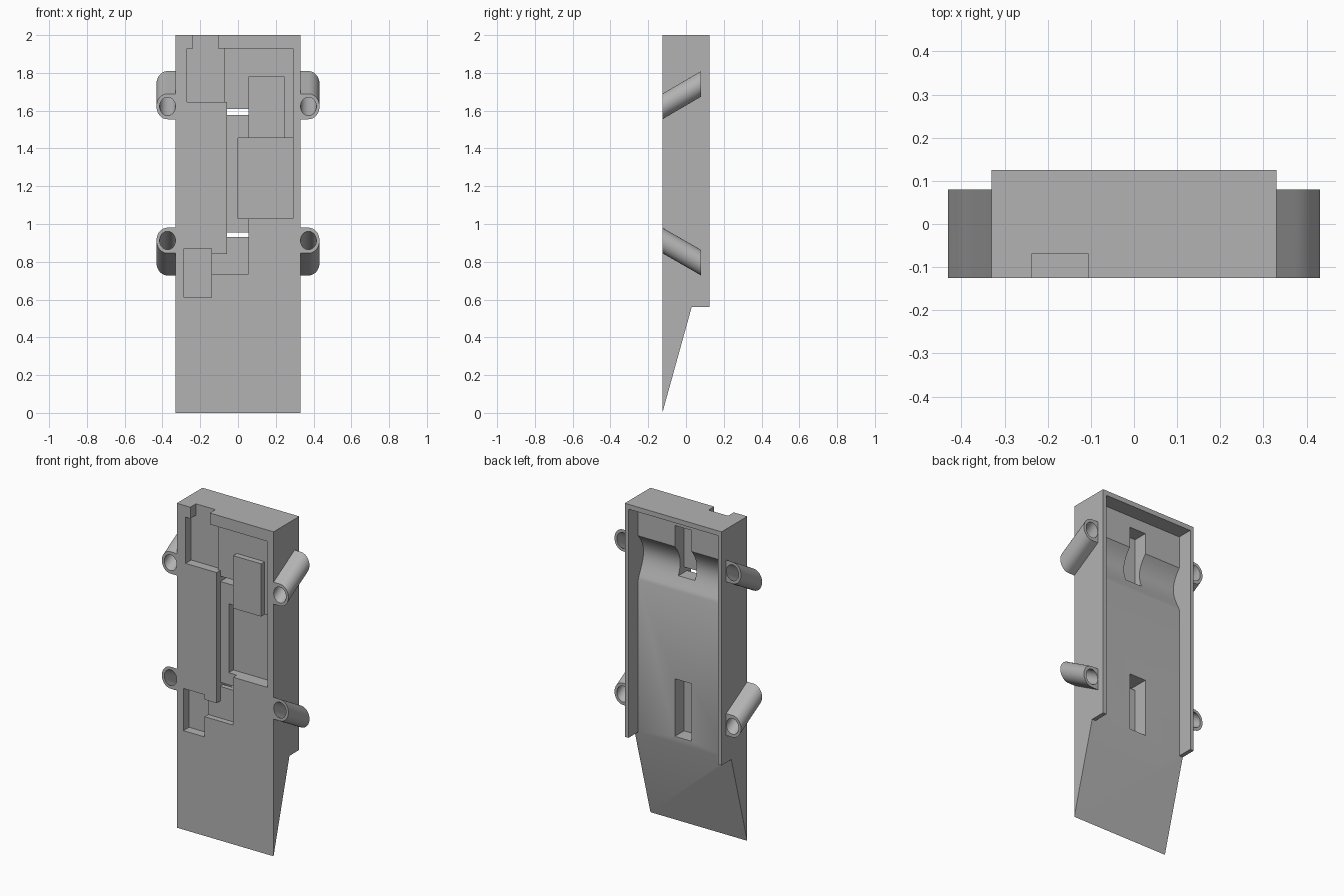
import bpy, bmesh, math

if "Cube" in bpy.data.objects:
    bpy.data.objects.remove(bpy.data.objects["Cube"], do_unlink=True)

grey = bpy.data.materials.new("plain_grey")
grey.use_nodes = True
grey.diffuse_color = (0.45, 0.45, 0.45, 1)
grey.node_tree.nodes["Principled BSDF"].inputs["Base Color"].default_value = grey.diffuse_color


def prism(name, points, lo, hi, axis="y", shift=0.0):
    """Extrude a profile along x (points are y, z) or y (points are x, z)."""
    def place(u, v, t):
        return (t, u, v) if axis == "x" else (u, t, v + (shift if t == hi else 0))
    bm = bmesh.new()
    ends = [[bm.verts.new(place(u, v, t)) for u, v in points] for t in (lo, hi)]
    for ring in ends:
        bm.faces.new(ring)
    n = len(points)
    for i in range(n):
        j = (i + 1) % n
        bm.faces.new((ends[0][i], ends[0][j], ends[1][j], ends[1][i]))
    bmesh.ops.recalc_face_normals(bm, faces=bm.faces)
    mesh = bpy.data.meshes.new(name)
    bm.to_mesh(mesh)
    bm.free()
    mesh.materials.append(grey)
    obj = bpy.data.objects.new(name, mesh)
    bpy.context.collection.objects.link(obj)
    return obj


def rect(x0, x1, z0, z1):
    return [(x0, z0), (x1, z0), (x1, z1), (x0, z1)]


def select(obj):
    bpy.ops.object.select_all(action="DESELECT")
    obj.select_set(True)
    bpy.context.view_layer.objects.active = obj


def cut(obj, cutter):
    cutter.hide_render = True
    mod = obj.modifiers.new("cut", "BOOLEAN")
    mod.operation = "DIFFERENCE"
    mod.solver = "EXACT"
    mod.object = cutter
    select(obj)
    bpy.ops.object.modifier_apply(modifier=mod.name)
    bpy.data.objects.remove(cutter, do_unlink=True)


def smooth(obj):
    select(obj)
    bpy.ops.object.shade_smooth_by_angle(angle=math.radians(30))


FRONT, BACK, HALF = -0.125, 0.125, 0.33
FLOOR = 0.03

# Wedge-ended housing
side = [(FRONT, 0), (FLOOR, 0.56), (BACK, 0.56), (BACK, 2), (FRONT, 2)]
housing = prism("housing", side, -HALF, HALF, "x")

# Open back cavity with a rounded cross groove near the top
groove = []
for i in range(1, 14):
    t = i / 14
    groove.append((FLOOR - 0.052 * math.sin(math.pi * t ** 1.2) ** 0.9, 1.5 + 0.27 * t))
cavity = [(0.2, 0.5), (FLOOR, 0.56), (FLOOR, 1.5)] + groove
cavity += [(FLOOR, 1.77), (FLOOR, 1.97), (0.2, 1.97)]
cut(housing, prism("cavity_cutter", cavity, -0.305, 0.305, "x"))

# Shallow front recess with its lower channel
shallow = [(-0.08, 1.93), (0.29, 1.93), (0.29, 1.03), (0.055, 1.03), (0.055, 0.735),
           (-0.15, 0.735), (-0.15, 0.84), (-0.058, 0.84), (-0.058, 1.645), (-0.08, 1.645)]
cut(housing, prism("shallow_cutter", shallow, -0.2, -0.09))

# Deeper front pockets: upper, top notch, middle, lower
for box, depth in ((rect(-0.27, -0.075, 1.645, 1.93), 0.055),
                   (rect(-0.238, -0.105, 1.9, 2.1), 0.055),
                   (rect(0, 0.29, 1.03, 1.455), 0.08),
                   (rect(-0.285, -0.14, 0.61, 0.87), 0.055)):
    cut(housing, prism("pocket_cutter", box, -0.2, FRONT + depth))

# Back slots, each with a narrow window through to the front
for z0, z1, w0, w1 in ((0.6, 0.955, 0.93, 0.955), (1.577, 1.9, 1.577, 1.61)):
    cut(housing, prism("slot_cutter", rect(-0.058, 0.055, z0, z1), -0.06, 0.15))
    cut(housing, prism("window_cutter", rect(-0.058, 0.055, w0, w1), -0.11, -0.04))
smooth(housing)

# Raised pad in the front recess
prism("raised_pad", rect(0.055, 0.245, 1.455, 1.78), FRONT, -0.088)

# Slanted screw tubes on both sides
TILT = math.cos(math.radians(30))


def arc(cx, cz, r, a0, a1, n):
    angles = [a0 + (a1 - a0) * i / n for i in range(n + 1)]
    return [(cx + r * math.cos(a), cz + r * math.sin(a) / TILT) for a in angles]


for label, z, rise in (("upper", 1.622, 0.12), ("lower", 0.913, -0.118)):
    for hand, s in (("left", 1), ("right", -1)):
        outer = [(0.322, z - 0.0585 / TILT)]
        outer += arc(0.373, z, 0.0585, -math.pi / 2, math.pi / 2, 24)
        outer.append((0.322, z + 0.0585 / TILT))
        tube = prism(f"{label}_{hand}_tube", [(s * x, v) for x, v in outer],
                     FRONT, 0.08, shift=rise)
        slope = rise / (0.08 - FRONT)
        hole = arc(s * 0.373, z - 0.02 * slope, 0.042, 0, 2 * math.pi, 40)[:-1]
        cut(tube, prism("hole_cutter", hole, FRONT - 0.02, 0.1, shift=rise + 0.04 * slope))
        smooth(tube)
